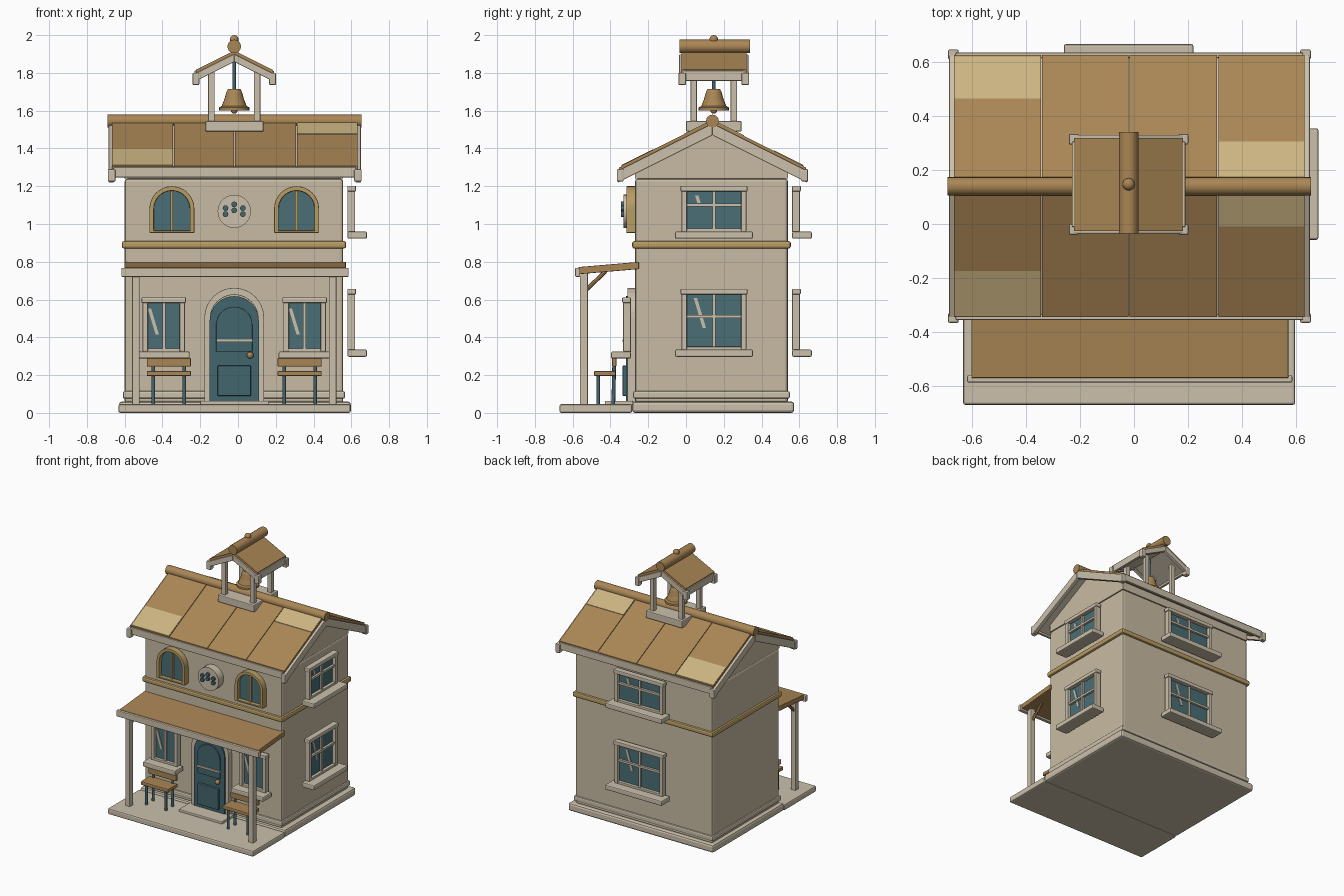
import bpy, bmesh, math
from mathutils import Matrix, Vector

cube = bpy.data.objects.get("Cube")
if cube:
    bpy.data.objects.remove(cube)


def material(name, rgb):
    m = bpy.data.materials.new(name)
    m.use_nodes = True
    lin = [(c / 255 / 12.92 if c < 11 else ((c / 255 + 0.055) / 1.055) ** 2.4) for c in rgb] + [1]
    m.diffuse_color = lin
    m.node_tree.nodes["Principled BSDF"].inputs["Base Color"].default_value = lin
    return m


WALL = material("wall plaster", (200, 187, 163))
TRIM = material("pale trim", (203, 192, 171))
WOOD = material("roof wood", (170, 134, 85))
PATCH = material("light boards", (203, 181, 130))
GOLD = material("gold trim", (184, 156, 100))
TEAL = material("door teal", (68, 102, 110))
GLASS = material("window glass", (74, 110, 118))
CX, RY = -0.02, 0.14          # house centre line and ridge line
I = Matrix.Identity(4)


def finish(name, bm, mat, M=I, bevel=0, smooth=False):
    bmesh.ops.recalc_face_normals(bm, faces=bm.faces)
    bm.transform(M)
    me = bpy.data.meshes.new(name)
    bm.to_mesh(me)
    bm.free()
    me.materials.append(mat)
    ob = bpy.data.objects.new(name, me)
    bpy.context.collection.objects.link(ob)
    if bevel:
        b = ob.modifiers.new("Bevel", "BEVEL")
        b.width, b.segments = bevel, 2
    if smooth:
        bpy.ops.object.select_all(action="DESELECT")
        bpy.context.view_layer.objects.active = ob
        ob.select_set(True)
        bpy.ops.object.shade_smooth_by_angle(angle=0.7)
    return ob


def box(name, x, y, z, mat, bevel=0, M=I, shear=None):
    """Box from three ranges; shear maps each corner to a new place."""
    bm = bmesh.new()
    bmesh.ops.create_cube(bm, size=1)
    for v in bm.verts:
        p = [r[0] if c < 0 else r[1] for r, c in zip((x, y, z), v.co)]
        v.co = shear(*p) if shear else p
    return finish(name, bm, mat, M, bevel)


def rod(name, p, q, r, mat, n=16, r2=None):
    p, q = Vector(p), Vector(q)
    bm = bmesh.new()
    bmesh.ops.create_cone(bm, cap_ends=True, segments=n, radius1=r,
                          radius2=r if r2 is None else r2, depth=(q - p).length)
    M = Matrix.Translation((p + q) / 2) @ (q - p).to_track_quat("Z", "Y").to_matrix().to_4x4()
    return finish(name, bm, mat, M, smooth=True)


def ball(name, p, r, mat):
    bm = bmesh.new()
    bmesh.ops.create_uvsphere(bm, u_segments=16, v_segments=10, radius=r)
    return finish(name, bm, mat, Matrix.Translation(p), smooth=True)


def arch(cx, half, z0, top, n=16):
    """Round-headed outline in x and z."""
    a = [(math.pi * i / n) for i in range(n + 1)]
    pts = [(cx + half * math.cos(t), top - half + half * math.sin(t)) for t in a]
    return pts + [(cx - half, z0), (cx + half, z0)]


def prism(name, outer, y0, y1, mat, inner=None, bevel=0):
    """Extrude an outline along y; with an inner outline, make a ring."""
    bm = bmesh.new()
    vs = [bm.verts.new((x, y0, z)) for x, z in outer]
    if inner:
        ws = [bm.verts.new((x, y0, z)) for x, z in inner]
        for i in range(len(vs)):
            j = (i + 1) % len(vs)
            bm.faces.new((vs[i], vs[j], ws[j], ws[i]))
    else:
        bm.faces.new(vs)
    ext = bmesh.ops.extrude_face_region(bm, geom=bm.faces[:])["geom"]
    for v in ext:
        if isinstance(v, bmesh.types.BMVert):
            v.co.y = y1
    return finish(name, bm, mat, bevel=bevel)


# Ground slabs and walls
box("plinth", (-0.63, 0.597), (-0.285, 0.573), (0, 0.06), TRIM, 0.015)
box("porch_floor", (-0.633, 0.597), (-0.67, -0.285), (0, 0.046), TRIM, 0.01)
box("door_step", (-0.2, 0.165), (-0.43, -0.28), (0.04, 0.064), TRIM, 0.006)
box("walls", (-0.6, 0.557), (-0.27, 0.54), (0.05, 1.24), WALL, 0.015)
box("baseboard", (-0.61, 0.567), (-0.28, 0.55), (0.075, 0.115), TRIM, 0.01)
box("storey_band", (-0.615, 0.573), (-0.285, 0.555), (0.87, 0.91), GOLD, 0.012)
gable = [(-0.27, 1.24), (0.54, 1.24), (0.54, 1.3), (RY, 1.5), (-0.27, 1.3)]
g = prism("gable_wall", gable, 0.6, -0.557, WALL)
g.data.transform(Matrix.Rotation(math.pi / 2, 4, "Z"))


# Gabled roofs: local x along the ridge, d outward from the ridge
def slope(name, x, d, h, side, peak, mat, M, bevel=0):
    box(name, x, d, h, mat, bevel, M, lambda a, b, c: (a, side * b, peak - 0.5 * b + c))


def gable_roof(tag, x0, x1, span, peak, M, barge):
    for side, label in ((-1, "front"), (1, "back")):
        slope(f"{tag}_{label}_lining", (x0 + 0.025, x1 - 0.025), (0, span - 0.01), (-0.05, -0.015),
              side, peak, TRIM, M)
        for x, end in ((x0, "start"), (x1 - 0.03, "end")):
            slope(f"{tag}_{label}_barge_{end}", (x, x + 0.03), (0, span + 0.012), (-barge, -0.018),
                  side, peak, TRIM, M, 0.004)
        e = peak - 0.5 * span
        d = sorted((side * (span - 0.015), side * (span + 0.005)))
        box(f"{tag}_{label}_eave", (x0 + 0.025, x1 - 0.025), d, (e - 0.058, e - 0.004), TRIM, 0.004, M)
        for x, end in ((x0 - 0.004, "start"), (x1 - 0.036, "end")):
            d = sorted((side * (span - 0.02), side * (span + 0.016)))
            box(f"{tag}_{label}_corner_{end}", (x, x + 0.04), d, (e - 0.08, e - 0.015), TRIM, 0.006, M)


roof_M = Matrix.Translation((0, RY, 0))
gable_roof("roof", -0.685, 0.651, 0.49, 1.55, roof_M, 0.08)
edges = [-0.668, -0.342, -0.018, 0.31, 0.634]
for side, label in ((-1, "front"), (1, "back")):
    for i in range(4):
        slope(f"roof_panel_{label}_{i}", (edges[i] + 0.002, edges[i + 1] - 0.002), (0, 0.485),
              (-0.02, 0), side, 1.55, WOOD, roof_M)
    low = 0.314 if side < 0 else 0.325
    high = 0.15 if side < 0 else 0.166
    slope(f"light_boards_{label}_low", (edges[0] + 0.004, edges[1] - 0.004), (low, 0.48),
          (-0.002, 0.003), side, 1.55, PATCH, roof_M)
    slope(f"light_boards_{label}_high", (edges[3] + 0.004, edges[4] - 0.004), (0.01, high),
          (-0.002, 0.003), side, 1.55, PATCH, roof_M)
rod("ridge_pole", (-0.69, RY, 1.545), (0.655, RY, 1.545), 0.034, WOOD)

# Bell tower
MID = 0.147
box("tower_base", (-0.172, 0.135), (0, 0.294), (1.49, 1.545), TRIM, 0.006)
for sx in (-1, 1):
    for sy in (-1, 1):
        x, y = CX + sx * 0.121, MID + sy * 0.106
        box("tower_post", (x - 0.017, x + 0.017), (y - 0.017, y + 0.017), (1.54, 1.85), TRIM, 0.004)
tower_M = Matrix.Translation((CX, MID, 0)) @ Matrix.Rotation(math.pi / 2, 4, "Z")
gable_roof("tower_roof", -0.183, 0.183, 0.205, 1.918, tower_M, 0.06)
for side, label in ((-1, "right"), (1, "left")):
    slope(f"tower_roof_panel_{label}", (-0.172, 0.172), (0, 0.202), (-0.02, 0), side, 1.918, WOOD, tower_M)
rod("tower_ridge_pole", (CX, -0.035, 1.94), (CX, 0.34, 1.94), 0.036, WOOD)
ball("finial", (CX, MID, 1.977), 0.023, WOOD)
rod("bell_stem", (CX, MID, 1.7), (CX, MID, 1.89), 0.009, TEAL)
bell = [(1.6, 0.08), (1.617, 0.08), (1.625, 0.066), (1.66, 0.052), (1.7, 0.041), (1.716, 0.032)]
for (z0, r0), (z1, r1) in zip(bell, bell[1:]):
    rod("bell_ring", (CX, MID, z0), (CX, MID, z1), r0, WOOD, 24, r1)
ball("bell_clapper", (CX, MID, 1.602), 0.018, WOOD)


# Sash windows: local x across, -y outward
def window(tag, M, w, z0, z1, sill, cross=None):
    h = w / 2
    for s in (-1, 1):
        x = s * (h - 0.02)
        box(f"{tag}_jamb", (x - 0.014, x + 0.014), (-0.063, -0.022), (z0, z1), TRIM, 0.004, M)
    box(f"{tag}_head", (-h, h), (-0.068, -0.022), (z1 - 0.03, z1), TRIM, 0.006, M)
    box(f"{tag}_rail", (-h + 0.01, h - 0.01), (-0.06, -0.022), (z0 - 0.005, z0 + 0.016), TRIM, 0.003, M)
    box(f"{tag}_sill", (-sill / 2, sill / 2), (-0.126, -0.022), (z0 - 0.038, z0), TRIM, 0.008, M)
    box(f"{tag}_glass", (-h + 0.015, h - 0.015), (-0.038, -0.026), (z0, z1 - 0.01), GLASS, 0, M)
    box(f"{tag}_mullion", (-0.008, 0.008), (-0.052, -0.03), (z0, z1 - 0.01), TRIM, 0, M)
    if cross:
        box(f"{tag}_crossbar", (-h + 0.02, h - 0.02), (-0.055, -0.03), (cross - 0.008, cross + 0.008), TRIM, 0, M)
    a, b = (cross + 0.01, z1 - 0.05) if cross else (z0 + 0.1, z1 - 0.06)
    t = a - 0.07 if cross and cross < 0.8 else a - (0 if cross else 0.01)
    box(f"{tag}_glint", (-0.009, 0.009), (-0.043, -0.037), (t, b), TRIM, 0, M,
        lambda x, y, z: (x - h * 0.48 - (z - (a + b) / 2) * 0.3, y, z))


def facing(x, y, turn):
    return Matrix.Translation((x, y, 0)) @ Matrix.Rotation(math.radians(turn), 4, "Z")


for s, label in ((-1, "right"), (1, "left")):
    window(f"front_window_{label}", facing(CX + s * 0.373, -0.27, 0), 0.236, 0.325, 0.612, 0.275)
for z0, z1, cross, level in ((0.335, 0.657, 0.51, "lower"), (0.96, 1.202, 1.1, "upper")):
    window(f"side_window_{level}", facing(0.557, 0.148, 90), 0.355, z0, z1, 0.413, cross)
    window(f"back_window_{level}", facing(CX, 0.54, 180), 0.42, z0, z1, 0.48, cross)

# Upper arched windows
for s, label in ((-1, "right"), (1, "left")):
    x = CX + s * 0.33
    prism(f"arch_frame_{label}", arch(x, 0.119, 0.953, 1.2), -0.265, -0.315, GOLD,
          arch(x, 0.095, 0.966, 1.176), 0.004)
    prism(f"arch_glass_{label}", arch(x, 0.1, 0.96, 1.18), -0.265, -0.285, GLASS)
    box(f"arch_mullion_{label}", (x - 0.007, x + 0.007), (-0.298, -0.28), (0.96, 1.178), GOLD)

# Round plaque with raised studs
rod("plaque", (CX, -0.26, 1.067), (CX, -0.33, 1.067), 0.088, TRIM, 28)
for i in (-1, 0, 1):
    for z in (1.052, 1.084):
        z += 0.02 if i == 0 else 0
        rod("plaque_stud", (CX + i * 0.046, -0.325, z), (CX + i * 0.046, -0.345, z), 0.015, TEAL, 12)

# Front door
prism("door_frame", arch(CX, 0.158, 0.046, 0.662), -0.265, -0.31, TRIM, arch(CX, 0.128, 0.05, 0.625), 0.004)
prism("door", arch(CX, 0.13, 0.058, 0.618), -0.265, -0.318, TEAL)
prism("door_upper_panel", arch(CX, 0.096, 0.325, 0.562), -0.31, -0.328, TEAL, bevel=0.003)
box("door_lower_panel", (-0.108, 0.068), (-0.336, -0.31), (0.09, 0.25), TEAL, 0.004)
box("door_rail", (-0.114, 0.078), (-0.337, -0.31), (0.374, 0.389), TRIM, 0.002)
ball("door_knob", (0.064, -0.338, 0.305), 0.018, WOOD)

# Porch canopy
box("porch_roof", (-0.602, 0.572), (-0.57, -0.25), (-0.038, 0), WOOD, 0.004,
    shear=lambda x, y, z: (x, y, 0.772 + (y + 0.57) * 0.085 + z))
box("porch_beam", (-0.618, 0.586), (-0.587, -0.56), (0.72, 0.768), TRIM, 0.006)
for s in (-1, 1):
    x = CX + s * 0.521
    box("porch_post", (x - 0.02, x + 0.02), (-0.562, -0.52), (0.04, 0.745), TRIM, 0.005)
    rod("porch_brace", (x, -0.53, 0.65), (x, -0.425, 0.75), 0.011, WOOD, 8)

# Benches
for s in (-1, 1):
    x = CX + s * 0.346
    box("bench_seat", (x - 0.117, x + 0.117), (-0.487, -0.372), (0.195, 0.222), WOOD, 0.006)
    box("bench_back", (x - 0.117, x + 0.117), (-0.392, -0.368), (0.245, 0.291), WOOD, 0.006)
    for lx in (-0.082, 0.082):
        rod("bench_front_leg", (x + lx, -0.465, 0.04), (x + lx, -0.465, 0.2), 0.01, TEAL, 10)
        rod("bench_rear_leg", (x + lx, -0.385, 0.04), (x + lx, -0.38, 0.26), 0.01, TEAL, 10)
